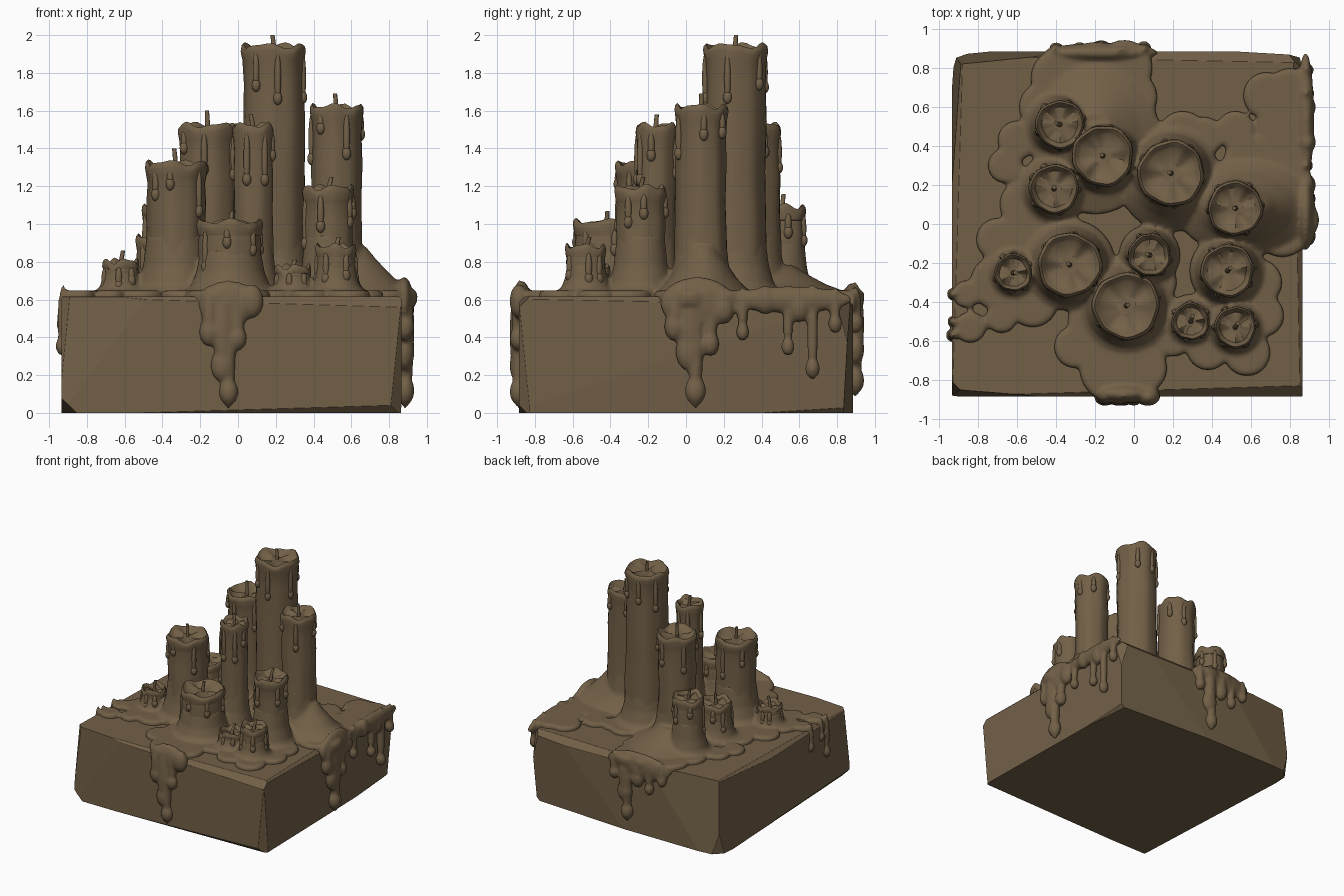
import bpy, bmesh, math, random
from mathutils import Vector, Matrix

random.seed(4)
if "Cube" in bpy.data.objects:
    bpy.data.objects.remove(bpy.data.objects["Cube"], do_unlink=True)

COLOUR = (0.17, 0.118, 0.064, 1)
brown = bpy.data.materials.new("warm brown")
brown.use_nodes = True
brown.diffuse_color = COLOUR
brown.node_tree.nodes["Principled BSDF"].inputs["Base Color"].default_value = COLOUR
TOP = 0.615  # top of the stone block


def finish(bm, name, angle=None):
    bmesh.ops.recalc_face_normals(bm, faces=bm.faces)
    mesh = bpy.data.meshes.new(name)
    bm.to_mesh(mesh)
    bm.free()
    ob = bpy.data.objects.new(name, mesh)
    bpy.context.collection.objects.link(ob)
    mesh.materials.append(brown)
    if angle:
        bpy.ops.object.select_all(action='DESELECT')
        ob.select_set(True)
        bpy.context.view_layer.objects.active = ob
        bpy.ops.object.shade_smooth_by_angle(angle=math.radians(angle))
    return ob


def lathe(bm, x, y, rows, segs=28, sx=1, sy=1, wobble=None):
    """Closed round body; rows are (radius, z), wobble changes them by angle."""
    rings = []
    for i, (r, z) in enumerate(rows):
        ring = []
        for s in range(segs):
            a = 2 * math.pi * s / segs
            k, dz = wobble(a, i, z) if wobble else (1, 0)
            ring.append(bm.verts.new((x + r * k * sx * math.cos(a),
                                      y + r * k * sy * math.sin(a), z + dz)))
        rings.append(ring)
    for low, high in zip(rings, rings[1:]):
        for s in range(segs):
            t = (s + 1) % segs
            bm.faces.new((low[s], low[t], high[t], high[s]))
    bm.faces.new(rings[0][::-1])
    bm.faces.new(rings[-1])


def blob(bm, pos, size):
    """Ellipsoid of wax."""
    m = Matrix.Translation(pos) @ Matrix.Diagonal((*size, 1))
    bmesh.ops.create_uvsphere(bm, u_segments=14, v_segments=10, radius=1, matrix=m)


# Stone block, chipped by slicing planes
bm = bmesh.new()
bmesh.ops.create_cube(bm, size=1, matrix=Matrix.Translation((-0.035, 0, TOP / 2))
                      @ Matrix.Diagonal((1.8, 1.77, TOP, 1)))
chips = [((-0.92, -0.87, 0.3), (-1, -1, 0.15)), ((0.85, -0.87, 0.3), (1, -1, -0.1)),
         ((0.85, 0.87, 0.3), (1, 1, 0.2)), ((-0.92, 0.87, 0.3), (-1, 1, -0.2)),
         ((0, -0.87, 0.6), (0.03, -1, 1)), ((0, 0.86, 0.6), (0.02, 1, 1)),
         ((-0.92, 0, 0.6), (-1, 0.03, 1)), ((0.85, 0, 0.6), (1, 0.02, 1)),
         ((0.86, 0.2, 0.3), (1, 0.02, -0.06)), ((-0.7, -0.88, 0.4), (-0.08, -1, 0.06)),
         ((0.4, 0.88, 0.35), (0.06, 1, -0.06)), ((-0.6, 0.875, 0.3), (-0.1, 1, 0.08)),
         ((-0.93, 0.5, 0.3), (-1, 0.07, 0.06)), ((0.3, -0.87, 0.01), (0.03, -1, -1)),
         ((0.85, 0.5, 0.02), (1, 0.08, -1)), ((-0.92, 0, 0.02), (-1, -0.05, -1))]
for point, normal in chips:
    cut = bmesh.ops.bisect_plane(bm, geom=bm.verts[:] + bm.edges[:] + bm.faces[:],
                                 plane_co=point, plane_no=normal, clear_outer=True)
    rim = [e for e in cut["geom_cut"] if isinstance(e, bmesh.types.BMEdge)]
    bmesh.ops.holes_fill(bm, edges=rim)
block = finish(bm, "stone_block")
bevel = block.modifiers.new("worn edges", 'BEVEL')
bevel.width = 0.008
bevel.segments = 2

# Candles: x, y, radius, top height, wick tip height
CANDLES = [(-.38, .51, .12, 1.09, 1.16), (-.16, .35, .15, 1.52, 1.6),
           (.19, .26, .163, 1.94, 2.0), (-.41, .18, .122, .93, 1.0),
           (.52, .08, .134, 1.62, 1.69), (.08, -.16, .105, 1.52, 1.58),
           (-.33, -.21, .157, 1.32, 1.4), (.48, -.24, .13, 1.19, 1.25),
           (-.04, -.42, .165, 1.01, 1.07), (.29, -.5, .093, .77, .81),
           (.52, -.53, .102, .88, .93), (-.62, -.25, .093, .8, .86)]

pool = bmesh.new()
for n, (x, y, r, top, tip) in enumerate(CANDLES, 1):
    phase = random.uniform(0, 6)

    def wobble(a, i, z):
        k = 1 + 0.025 * math.sin(3 * a + phase + 4 * z) + 0.018 * math.sin(8 * a + phase)
        return k, 0.012 * math.sin(4 * a + phase) + 0.006 * math.sin(7 * a) if i > 5 else 0

    bm = bmesh.new()
    h = top - TOP
    rows = [(r * 1.05, TOP - 0.03), (r * 1.02, TOP + h * .3), (r * .97, TOP + h * .5),
            (r, TOP + h * .7), (r * .96, TOP + h * .85), (r, top - 0.07 * min(1, h * 3)),
            (r * 1.05, top - 0.03), (r * 1.03, top - 0.008), (r * .95, top + 0.005),
            (r * .85, top - 0.008), (r * .76, top - 0.025), (r * .3, top - 0.03)]
    lathe(bm, x, y, rows, 32, wobble=wobble)
    # Wax runs down the sides
    for k in range(6):
        a = phase + k * 1.05 + random.uniform(-.25, .25)
        length = min(random.uniform(.04, .15), h * .3)
        px, py = x + r * .97 * math.cos(a), y + r * .97 * math.sin(a)
        z = top - 0.03 - length
        blob(bm, (px, py, z), (.018, .018, length))
        blob(bm, (px, py, z - length * .75), (.024, .024, .035))
    finish(bm, f"candle_{n}", 50)

    # Bent wick
    bm = bmesh.new()
    lean = Vector((random.uniform(-.025, .015), random.uniform(0, .03), 0))
    rings = []
    for t in (0, .5, .8, 1):
        c = Vector((x, y, top - .04 + (tip - top + .04) * t)) + lean * t * t
        rings.append([bm.verts.new(c + Vector((math.cos(s * math.pi / 4),
                     math.sin(s * math.pi / 4), 0)) * (.014 - .003 * t)) for s in range(8)])
    for low, high in zip(rings, rings[1:]):
        for s in range(8):
            bm.faces.new((low[s], low[s - 1], high[s - 1], high[s]))
    bm.faces.new(rings[0])
    bm.faces.new(rings[-1])
    finish(bm, f"wick_{n}", 50)

    # Flared foot melted into the pool
    f = min(.3, h * .55)
    lathe(pool, x, y, [(r * 1.5, .57), (r * 1.5, .645), (r * 1.28, .645 + f * .12),
                       (r * 1.1, .645 + f * .45), (r * .97, .645 + f)])

# Broad slopes that run to the right edge and to the back
for x, y, sx, sy, high in [(.57, .09, .36, .25, .88), (-.2, .45, .33, .4, .78),
                           (.19, .2, .26, .24, .9)]:
    rise = high - .64
    lathe(pool, x, y, [(1, .57), (1, .64), (.72, .64 + rise * .3), (.45, .64 + rise * .72),
                       (.3, high)], 36, sx, sy)

# Scalloped pool made of overlapping discs
DISCS = [(-.38, .75, .15), (-.2, .78, .155), (-.05, .8, .145), (-.46, .6, .13), (-.02, .65, .14),
         (.25, .45, .13), (.36, .45, .1), (-.6, .43, .1), (-.66, .3, .09), (-.56, .1, .13),
         (-.7, -.08, .11), (-.5, -.06, .13), (-.7, -.3, .14), (-.86, -.36, .07), (-.84, -.53, .08),
         (-.68, -.48, .08), (-.52, -.4, .13), (-.2, -.5, .14), (-.3, -.63, .11), (-.1, -.74, .18),
         (.04, -.74, .13), (.2, -.58, .1), (.38, -.64, .11), (.58, -.66, .12), (.66, -.47, .11),
         (.64, -.3, .12), (.76, -.02, .15), (.84, .02, .11), (.78, .2, .14), (.8, .36, .11),
         (.77, .52, .14), (.8, .68, .12), (.68, .66, .12), (.52, .48, .1), (.6, .32, .14),
         (.36, .07, .12), (.1, -.3, .12), (-.15, -.25, .1)]
for x, y, r in DISCS:
    lathe(pool, x, y, [(r * .95, .57), (r, .6), (r, .635), (r * .9, .648)], 24)


# Drips over the edges: side, position along it, tip height, thickness
def drip(side, u, low, r):
    face, axis = {"front": (-.885, 1), "back": (.895, 1), "left": (-.925, 0),
                  "right": (.885, 0)}[side]
    for z, k in ((low + r * 1.3, 1), ((low + .62) / 2, .75)):
        pos, size = [u, u, z], [r * k * .95, r * k * .95, r * 1.3]
        pos[axis] = face
        size[axis] = min(r * k, .05)
        if k < 1:
            size[2] = (.62 - low) * .6
            pos[2] += .03
        blob(pool, pos, size)


DRIPS = [("front", -.05, .04, .055), ("front", -.08, .16, .07), ("front", -.15, .35, .06),
         ("front", .0, .33, .05), ("front", .07, .5, .07),
         ("right", .05, .04, .06), ("right", .02, .22, .08), ("right", -.06, .38, .06),
         ("right", .13, .3, .05), ("right", .2, .47, .06), ("right", .3, .38, .037),
         ("right", .42, .52, .06), ("right", .54, .3, .038), ("right", .6, .48, .06),
         ("right", .67, .18, .042), ("right", .79, .42, .04),
         ("back", -.07, .1, .055), ("back", -.05, .25, .07), ("back", -.17, .4, .06),
         ("back", -.28, .36, .042), ("back", -.4, .46, .04), ("back", .05, .42, .045),
         ("left", -.36, .42, .038), ("left", -.5, .46, .035), ("left", -.57, .3, .042)]
for d in DRIPS:
    drip(*d)
# Sheets of wax joining the drips at the rim
for pos, size in [((-.05, -.87, .58), (.17, .05, .12)), ((.88, .06, .58), (.05, .2, .14)),
                  ((.88, .55, .6), (.045, .34, .07)), ((-.17, .88, .58), (.3, .05, .11))]:
    blob(pool, pos, size)

wax = finish(pool, "wax_pool")
fuse = wax.modifiers.new("fuse", 'REMESH')
fuse.mode = 'VOXEL'
fuse.voxel_size = 0.013
fuse.use_smooth_shade = True
soften = wax.modifiers.new("soften", 'SMOOTH')
soften.factor = 0.5
soften.iterations = 4
